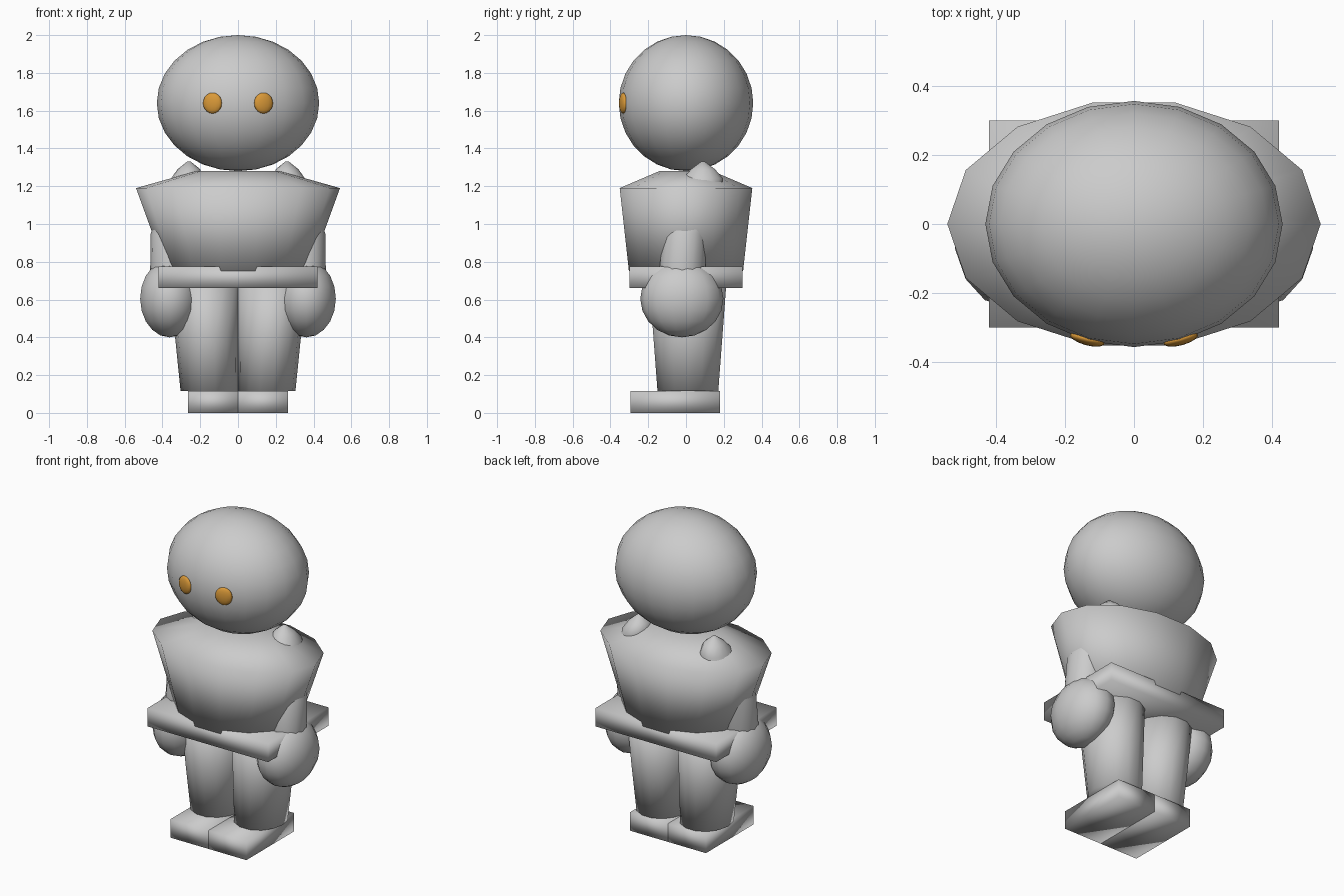
import bpy, bmesh, math
from mathutils import Matrix, Vector

if "Cube" in bpy.data.objects:
    bpy.data.objects.remove(bpy.data.objects["Cube"])


def material(name, rgb):
    m = bpy.data.materials.new(name)
    m.diffuse_color = (*rgb, 1)
    m.use_nodes = True
    m.node_tree.nodes["Principled BSDF"].inputs["Base Color"].default_value = m.diffuse_color
    return m


GREY = material("grey", (0.6, 0.6, 0.6))
AMBER = material("amber", (0.7, 0.32, 0.04))


def finish(name, bm, mat):
    bmesh.ops.recalc_face_normals(bm, faces=bm.faces)
    for f in bm.faces:
        f.smooth = True
    me = bpy.data.meshes.new(name)
    bm.to_mesh(me)
    bm.free()
    me.materials.append(mat)
    ob = bpy.data.objects.new(name, me)
    bpy.context.collection.objects.link(ob)
    return ob


def ellipsoid(name, centre, radii, segs, rings, mat=GREY, turn=0):
    bm = bmesh.new()
    m = (Matrix.Translation(centre) @ Matrix.Rotation(turn, 4, 'Z')
         @ Matrix.Diagonal((*radii, 1)))
    bmesh.ops.create_uvsphere(bm, u_segments=segs, v_segments=rings, radius=1, matrix=m)
    return finish(name, bm, mat)


def box(name, lo, hi):
    lo, hi = Vector(lo), Vector(hi)
    bm = bmesh.new()
    m = Matrix.Translation((lo + hi) / 2) @ Matrix.Diagonal((*(hi - lo), 1))
    bmesh.ops.create_cube(bm, size=1, matrix=m)
    return finish(name, bm, GREY)


def loft(name, rings, segs=14):
    """Closed skin over elliptical rings (cx, cy, z, rx, ry)."""
    bm = bmesh.new()
    loops = []
    for cx, cy, z, rx, ry in rings:
        loops.append([bm.verts.new((cx + rx * math.cos(a), cy + ry * math.sin(a), z))
                      for a in (math.tau * i / segs for i in range(segs))])
    for a, b in zip(loops, loops[1:]):
        for i in range(segs):
            j = (i + 1) % segs
            bm.faces.new((a[i], a[j], b[j], b[i]))
    bm.faces.new(loops[0])
    bm.faces.new(loops[-1])
    return finish(name, bm, GREY)


# Head and body
ellipsoid("head", (0, 0, 1.64), (0.43, 0.356, 0.36), 20, 14)
loft("torso", [(0, 0, 0.75, 0.38, 0.31), (0, 0, 1.19, 0.54, 0.36),
               (0, 0, 1.28, 0.22, 0.145)])
box("belt", (-0.42, -0.3, 0.66), (0.42, 0.3, 0.775))

# Paired parts
for side, s in (("left", -1), ("right", 1)):
    ellipsoid(side + "_eye", (s * 0.135, -0.333, 1.64), (0.052, 0.018, 0.055),
              14, 10, AMBER, s * math.radians(15))
    loft(side + "_arm", [(s * 0.365, -0.03, 0.66, 0.09, 0.1),
                         (s * 0.35, -0.02, 0.75, 0.115, 0.125),
                         (s * 0.34, -0.005, 0.95, 0.122, 0.118),
                         (s * 0.27, 0.09, 1.24, 0.085, 0.11),
                         (s * 0.26, 0.09, 1.29, 0.06, 0.065),
                         (s * 0.26, 0.09, 1.33, 0.01, 0.01)])
    ellipsoid(side + "_hand", (s * 0.362, -0.022, 0.605), (0.16, 0.22, 0.205), 14, 10)
    loft(side + "_leg", [(s * 0.152, 0.01, 0.115, 0.152, 0.165),
                         (s * 0.165, 0.01, 0.4, 0.168, 0.187),
                         (s * 0.176, 0.01, 0.7, 0.18, 0.21)])
    box(side + "_foot", (min(0, s * 0.265), -0.295, 0), (max(0, s * 0.265), 0.18, 0.115))
